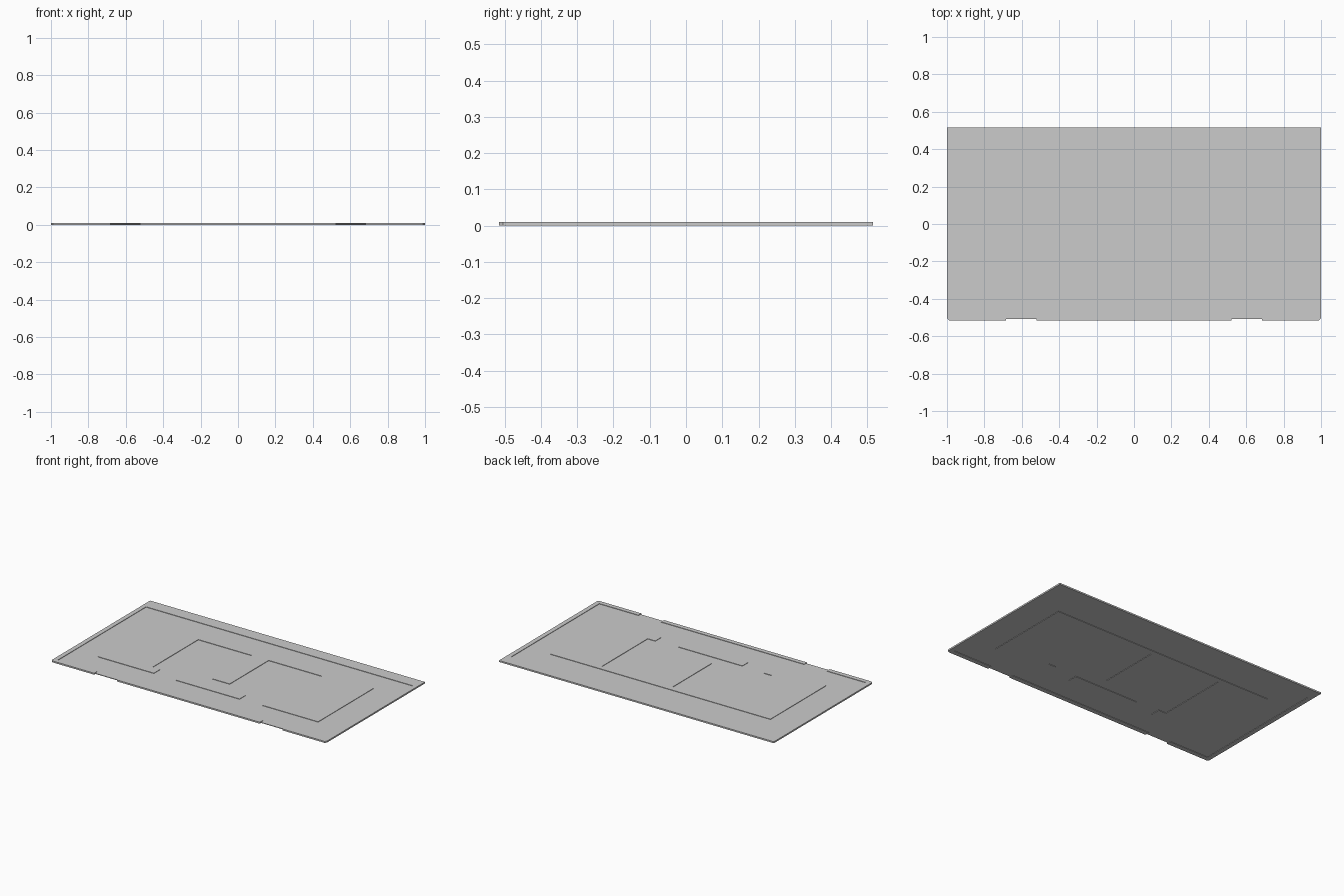
import bpy
import bmesh

if "Cube" in bpy.data.objects:
    bpy.data.objects.remove(bpy.data.objects["Cube"])


def slab(name, outline, z0, z1):
    """Extrude a flat outline from z0 up to z1."""
    bm = bmesh.new()
    face = bm.faces.new([bm.verts.new((x, y, z0)) for x, y in outline])
    ext = bmesh.ops.extrude_face_region(bm, geom=[face], use_keep_orig=True)
    tops = [g for g in ext["geom"] if isinstance(g, bmesh.types.BMVert)]
    bmesh.ops.translate(bm, verts=tops, vec=(0, 0, z1 - z0))
    bmesh.ops.recalc_face_normals(bm, faces=bm.faces)
    # split the concave caps cleanly
    bmesh.ops.triangulate(bm, faces=[f for f in bm.faces if len(f.verts) > 4])
    mesh = bpy.data.meshes.new(name)
    bm.to_mesh(mesh)
    bm.free()
    obj = bpy.data.objects.new(name, mesh)
    bpy.context.collection.objects.link(obj)
    return obj


def mirrored(half):
    """Close a right-half outline with its mirror image across x = 0."""
    return half + [(-x, y) for x, y in reversed(half)]


T = 0.01       # full thickness of raised parts
W, D = 1.0, 0.515

# thin web filling the whole panel, set back from both faces
slab("web_panel", mirrored([(0.99, -0.507), (0.99, 0.507)]), 0.003, 0.007)

# raised rim: wide back strip, narrow sides, short front returns
slab("outer_rim", mirrored([
    (0.97, 0.43), (0.97, -0.485), (0.685, -0.485), (0.685, -D),
    (0.99, -D), (W, -0.505), (W, D)]), 0, T)

# separate strip in the middle of the front edge
slab("front_strip", mirrored([(0.52, -D), (0.52, -0.485)]), 0, T)

# large raised pad: two blocks with feet, a thin back band and a centre stem
slab("raised_pad", mirrored([
    (0.062, -0.175), (0.062, 0.23), (0.45, 0.23), (0.45, -0.245),
    (0.395, -0.245), (0.395, -0.31), (0.80, -0.31), (0.80, 0.265)]), 0, T)

# short bar between the feet
slab("centre_bar", mirrored([(0.232, -0.315), (0.232, -0.255)]), 0, T)
